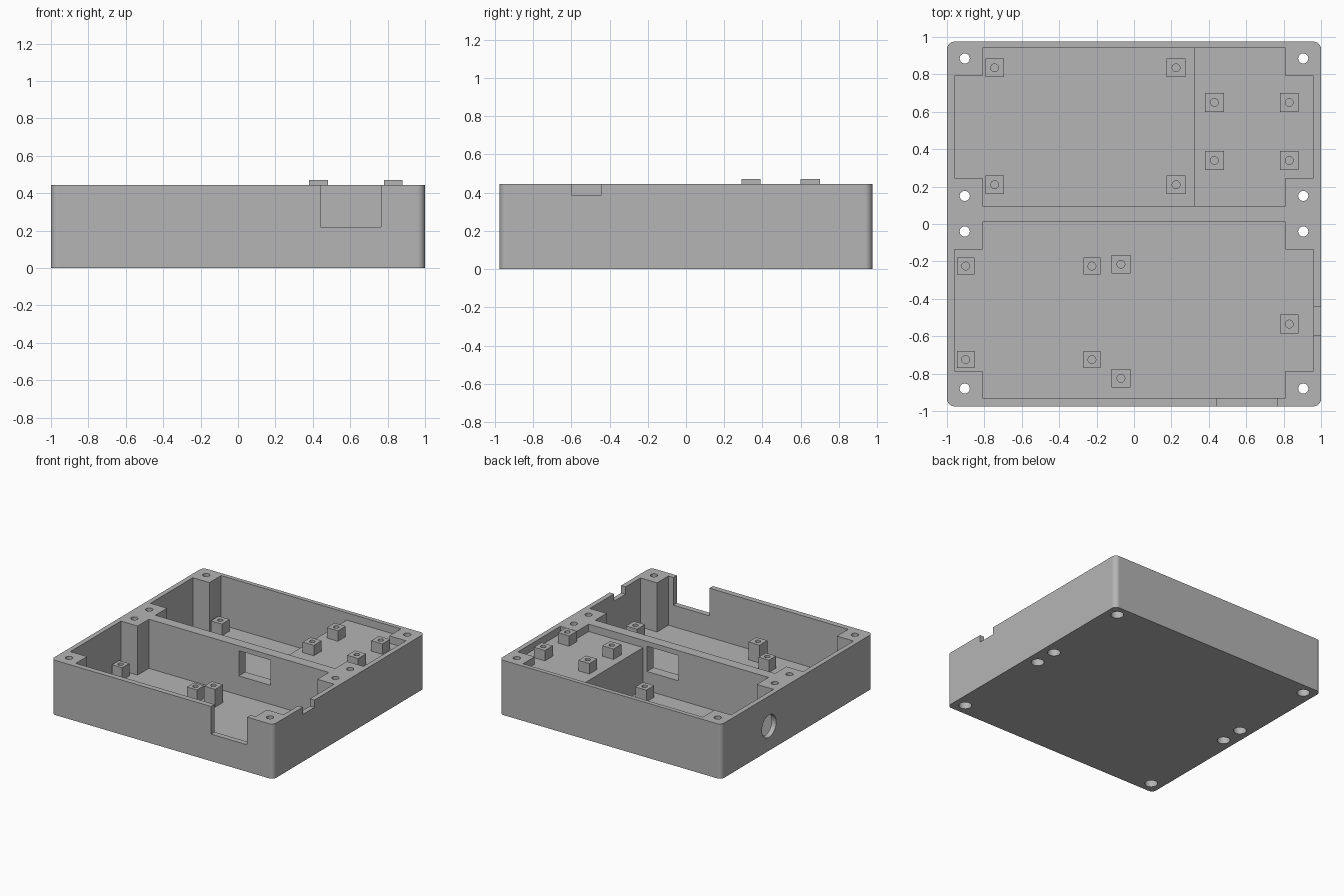
import bpy, bmesh
from math import radians, cos, sin, pi

cube = bpy.data.objects.get("Cube")
if cube:
    bpy.data.objects.remove(cube, do_unlink=True)

grey = bpy.data.materials.new("plain grey")
grey.use_nodes = True
COLOUR = (0.46, 0.46, 0.46, 1)
grey.diffuse_color = COLOUR
grey.node_tree.nodes["Principled BSDF"].inputs["Base Color"].default_value = COLOUR

H, HALF_Y, FLOOR, DECK = 0.445, 0.975, 0.045, 0.385
OVER = H + 0.1  # cutters rise past the rim


def prism(name, outline, z0, z1):
    """Extrude a flat outline from z0 to z1."""
    bm = bmesh.new()
    base = bm.faces.new([bm.verts.new((x, y, z0)) for x, y in outline])
    top = bmesh.ops.extrude_face_region(bm, geom=[base])["geom"]
    verts = [v for v in top if isinstance(v, bmesh.types.BMVert)]
    bmesh.ops.translate(bm, verts=verts, vec=(0, 0, z1 - z0))
    bmesh.ops.recalc_face_normals(bm, faces=bm.faces)
    mesh = bpy.data.meshes.new(name)
    bm.to_mesh(mesh)
    bm.free()
    mesh.materials.append(grey)
    obj = bpy.data.objects.new(name, mesh)
    bpy.context.collection.objects.link(obj)
    return obj


def rect(x0, x1, y0, y1):
    return [(x0, y0), (x1, y0), (x1, y1), (x0, y1)]


def circle(x, y, r, n=32):
    return [(x + r * cos(2 * pi * i / n), y + r * sin(2 * pi * i / n)) for i in range(n)]


def rounded(hx, hy, r, steps=8):
    pts = []
    for q, (sx, sy) in enumerate([(1, 1), (-1, 1), (-1, -1), (1, -1)]):
        for i in range(steps + 1):
            a = pi / 2 * (q + i / steps)
            pts.append((sx * (hx - r) + r * cos(a), sy * (hy - r) + r * sin(a)))
    return pts


def pocket(y0, y1, ya, yb, right=None):
    """Compartment outline that leaves screw bosses in its corners."""
    left_side = [(-0.81, y1), (-0.81, yb), (-0.96, yb), (-0.96, ya), (-0.81, ya), (-0.81, y0)]
    if right is not None:
        return left_side + [(right, y0), (right, y1)]
    return left_side + [(-x, y) for x, y in reversed(left_side)]


def activate(obj):
    bpy.ops.object.select_all(action="DESELECT")
    obj.select_set(True)
    bpy.context.view_layer.objects.active = obj


def cut(target, cutter):
    mod = target.modifiers.new("cut", "BOOLEAN")
    mod.operation = "DIFFERENCE"
    mod.solver = "EXACT"
    mod.object = cutter
    activate(target)
    bpy.ops.object.modifier_apply(modifier=mod.name)
    bpy.data.objects.remove(cutter, do_unlink=True)


def finish(obj):
    activate(obj)
    bpy.ops.object.shade_smooth_by_angle(angle=radians(30))


# Tray body with rounded upright corners
tray = prism("tray_body", rounded(1, HALF_Y, 0.04), 0, H)

# Front compartment, back compartment and its raised deck
cut(tray, prism("cutter", pocket(-0.93, 0.01, -0.785, -0.135), FLOOR, OVER))
cut(tray, prism("cutter", pocket(0.095, 0.94, 0.245, 0.79), DECK, OVER))
cut(tray, prism("cutter", pocket(0.095, 0.94, 0.245, 0.79, right=0.32), FLOOR, OVER))

# Front notch, side notch and window through the divider
cut(tray, prism("cutter", rect(0.44, 0.765, -1.1, -0.9), 0.22, OVER))
cut(tray, prism("cutter", rect(0.9, 1.1, -0.595, -0.445), DECK, OVER))
cut(tray, prism("cutter", rect(0, 0.285, -0.03, 0.14), 0.2, 0.405))

# Round cable hole in the side wall
cable = prism("cutter", circle(0, 0, 0.092), -0.1, 0.1)
cable.rotation_euler = (0, pi / 2, 0)
cable.location = (-1, 0.36, 0.2)
bpy.context.view_layer.update()
cut(tray, cable)

# Screw holes with counterbores underneath
for x in (-0.905, 0.905):
    for y in (-0.88, -0.04, 0.15, 0.885):
        cut(tray, prism("cutter", circle(x, y, 0.027), -0.1, OVER))
        cut(tray, prism("cutter", circle(x, y, 0.048), -0.1, 0.06))

finish(tray)
weighted = tray.modifiers.new("even_shading", "WEIGHTED_NORMAL")
weighted.keep_sharp = True
bpy.ops.object.modifier_apply(modifier=weighted.name)


# Square mounting posts with screw holes
def posts(name, spots, half, base, top):
    for i, (x, y) in enumerate(spots):
        post = prism(f"{name}_{i + 1}", rect(x - half, x + half, y - half, y + half), base - 0.005, top)
        cut(post, prism("cutter", circle(x, y, 0.021, 24), top - 0.075, top + 0.1))
        finish(post)


posts("deck_post", [(x, y) for x in (0.43, 0.83) for y in (0.34, 0.65)], 0.05, DECK, 0.47)
posts("back_post", [(x, y) for x in (-0.745, 0.225) for y in (0.21, 0.835)], 0.05, FLOOR, 0.14)
posts("front_post", [(x, y) for x in (-0.9, -0.225) for y in (-0.725, -0.225)], 0.046, FLOOR, 0.145)
posts("tall_post", [(-0.07, -0.825), (-0.07, -0.215), (0.83, -0.535)], 0.05, FLOOR, 0.19)
